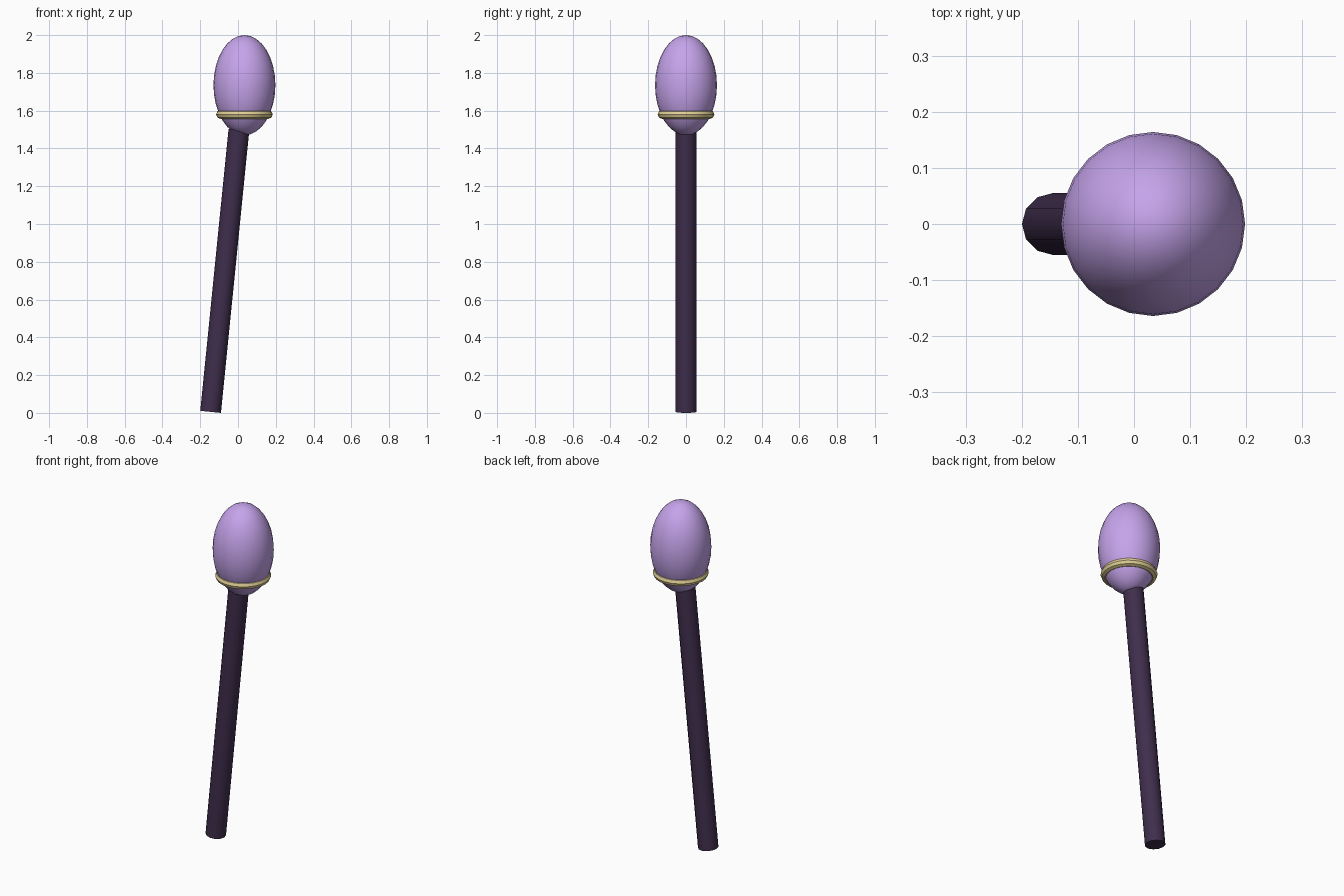
import bpy
import math

if "Cube" in bpy.data.objects:
    bpy.data.objects.remove(bpy.data.objects["Cube"])


def finish(name, color):
    """Name the active object, colour it and smooth its rounded faces."""
    ob = bpy.context.object
    ob.name = name
    mat = bpy.data.materials.new(name + "_color")
    mat.diffuse_color = (*color, 1)
    mat.use_nodes = True
    mat.node_tree.nodes["Principled BSDF"].inputs["Base Color"].default_value = mat.diffuse_color
    ob.data.materials.append(mat)
    bpy.ops.object.shade_smooth_by_angle(angle=math.radians(40))
    return ob


HEAD_X = 0.034
TILT = 0.1
LENGTH = 1.5
RADIUS = 0.055

# leaning stem, its lowest rim touching the ground
bpy.ops.mesh.primitive_cylinder_add(
    vertices=12, radius=RADIUS, depth=LENGTH,
    location=(-0.145 + LENGTH / 2 * math.sin(TILT), 0,
              RADIUS * math.sin(TILT) + LENGTH / 2 * math.cos(TILT)),
    rotation=(0, TILT, 0))
finish("stem", (0.05, 0.027, 0.073))

# upright egg-shaped head
bpy.ops.mesh.primitive_uv_sphere_add(
    segments=24, ring_count=16, radius=1, location=(HEAD_X, 0, 1.735))
bpy.context.object.scale = (0.164, 0.164, 0.265)
bpy.ops.object.transform_apply(location=False, rotation=False, scale=True)
finish("head", (0.56, 0.37, 0.83))

# collar ring around the lower head
bpy.ops.mesh.primitive_torus_add(
    major_segments=24, minor_segments=8, major_radius=0.127,
    minor_radius=0.023, location=(HEAD_X, 0, 1.58))
finish("collar_ring", (0.75, 0.62, 0.3)).data.shade_smooth()
